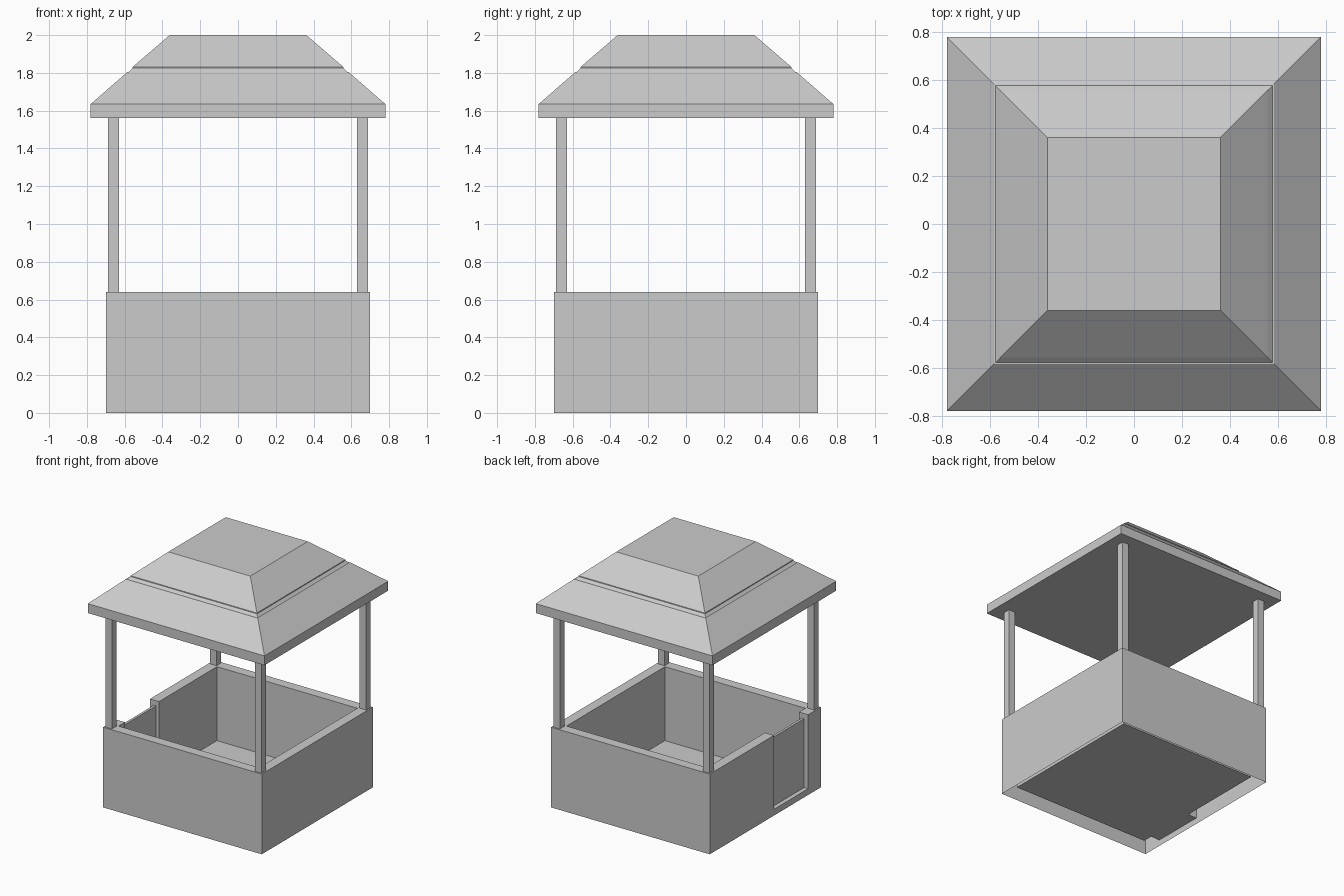
import bpy, bmesh

if "Cube" in bpy.data.objects:
    bpy.data.objects.remove(bpy.data.objects["Cube"])


def finish(name, bm):
    bmesh.ops.recalc_face_normals(bm, faces=bm.faces)
    me = bpy.data.meshes.new(name)
    bm.to_mesh(me)
    bm.free()
    ob = bpy.data.objects.new(name, me)
    bpy.context.collection.objects.link(ob)
    return ob


def box(name, lo, hi):
    bm = bmesh.new()
    bmesh.ops.create_cube(bm, size=1)
    for v in bm.verts:
        v.co = [lo[i] if v.co[i] < 0 else hi[i] for i in range(3)]
    return finish(name, bm)


OUT, INN = 0.70, 0.62          # outer and inner wall faces
TOP, FLOOR = 0.64, 0.05
DOOR0, DOOR1 = -0.54, -0.11    # doorway in the left wall

# Hollow wall shell swept around the plan from one door jamb to the other
bm = bmesh.new()
plan = [((-OUT, DOOR0), (-INN, DOOR0))]
plan += [((sx * OUT, sy * OUT), (sx * INN, sy * INN))
         for sx, sy in ((-1, -1), (1, -1), (1, 1), (-1, 1))]
plan += [((-OUT, DOOR1), (-INN, DOOR1))]
rings = []
for o, i in plan:
    section = [(*o, 0), (*o, FLOOR), (*o, TOP), (*i, TOP), (*i, FLOOR)]
    rings.append([bm.verts.new(p) for p in section])
for a, b in zip(rings, rings[1:]):
    for k in range(4):
        bm.faces.new((a[k], a[k + 1], b[k + 1], b[k]))
first, last = rings[0], rings[-1]
# Jambs, sill front, sill top and raised floor
bm.faces.new(first[1:])
bm.faces.new(last[1:])
bm.faces.new((first[0], first[1], last[1], last[0]))
bm.faces.new((first[1], first[4], last[4], last[1]))
bm.faces.new([r[4] for r in rings])
finish("booth_walls_and_floor", bm)

# Door panel set back in the doorway
box("door", (-0.665, DOOR0, FLOOR), (-0.645, DOOR1, 0.60))

# Corner posts
for sx, side in ((-1, "left"), (1, "right")):
    for sy, end in ((-1, "front"), (1, "back")):
        x, y = sx * 0.66, sy * 0.66
        box(f"{end}_{side}_post", (x - 0.029, y - 0.029, TOP),
            (x + 0.029, y + 0.029, 1.56))

# Roof: square rings stacked from eave to flat top, with a fine seam
bm = bmesh.new()
profile = [(0.78, 1.56), (0.78, 1.635), (0.585, 1.805), (0.578, 1.806),
           (0.558, 1.826), (0.557, 1.832), (0.362, 2.0)]
rings = [[bm.verts.new((sx * r, sy * r, z))
          for sx, sy in ((-1, -1), (1, -1), (1, 1), (-1, 1))]
         for r, z in profile]
for a, b in zip(rings, rings[1:]):
    for k in range(4):
        n = (k + 1) % 4
        bm.faces.new((a[k], a[n], b[n], b[k]))
bm.faces.new(rings[0])
bm.faces.new(rings[-1])
finish("roof", bm)
